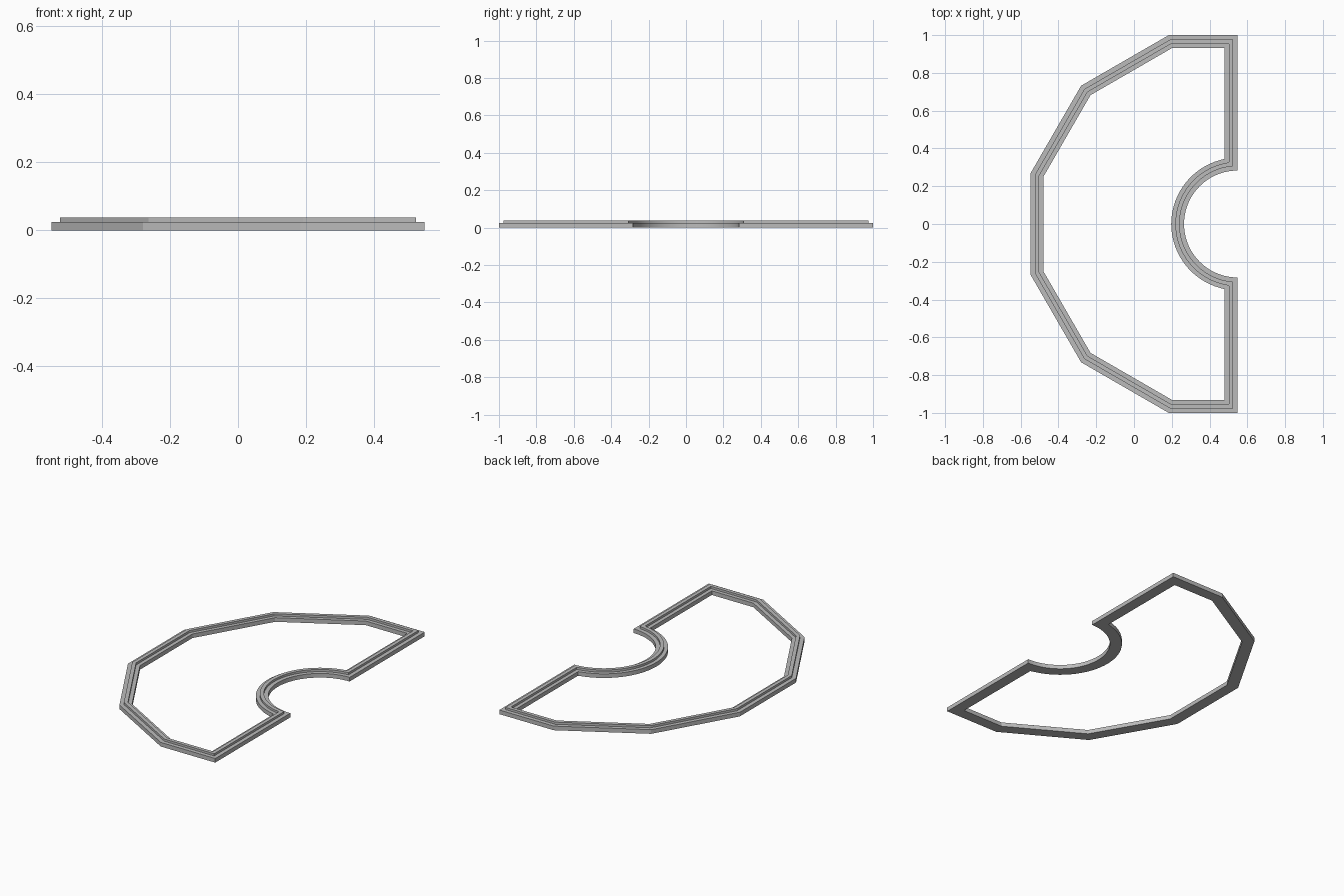
import bpy
import bmesh
from math import cos, sin, radians

if "Cube" in bpy.data.objects:
    bpy.data.objects.remove(bpy.data.objects["Cube"])

EDGE_X = 0.548      # straight side
CENTRE_X = 0.452    # centre of the twelve-sided outline
NOTCH_R = 0.283     # radius of the round notch
ARC_STEPS = 36

# Cross-section: (inset from the outline, height)
PROFILE = [(0, 0), (0, 0.025), (0.024, 0.025), (0.024, 0.038),
           (0.046, 0.038), (0.046, 0.025), (0.068, 0.025), (0.068, 0)]


def outline(inset):
    """Closed outline moved inwards by inset, always with the same point count."""
    right = EDGE_X - inset
    apothem = 1 - inset
    points = [(right, apothem)]
    # Outer facets
    for angle in range(105, 256, 30):
        a = radians(angle)
        r = apothem / cos(radians(15))
        points.append((CENTRE_X + r * cos(a), r * sin(a)))
    points.append((right, -apothem))
    # Round notch, trimmed where it meets the straight side
    r = NOTCH_R + inset
    for i in range(ARC_STEPS + 1):
        a = radians(270 - 180 * i / ARC_STEPS)
        points.append((min(EDGE_X + r * cos(a), right), r * sin(a)))
    return points


def material(name, value):
    mat = bpy.data.materials.new(name)
    mat.use_nodes = True
    colour = (value, value, value, 1)
    mat.diffuse_color = colour
    mat.node_tree.nodes["Principled BSDF"].inputs["Base Color"].default_value = colour
    return mat


# Stepped border: sweep the cross-section round the outline
bm = bmesh.new()
rings = [[bm.verts.new((x, y, z)) for x, y in outline(d)] for d, z in PROFILE]
for k, ring in enumerate(rings):
    following = rings[(k + 1) % len(rings)]
    for i in range(len(ring)):
        j = (i + 1) % len(ring)
        bm.faces.new((ring[i], ring[j], following[j], following[i]))
bmesh.ops.recalc_face_normals(bm, faces=bm.faces)

mesh = bpy.data.meshes.new("stepped_border")
bm.to_mesh(mesh)
bm.free()
mesh.materials.append(material("grey", 0.5))
border = bpy.data.objects.new("stepped_border", mesh)
bpy.context.collection.objects.link(border)

# Smooth the notch, keep the facets crisp
bpy.ops.object.select_all(action="DESELECT")
border.select_set(True)
bpy.context.view_layer.objects.active = border
bpy.ops.object.shade_smooth_by_angle(angle=radians(20))
